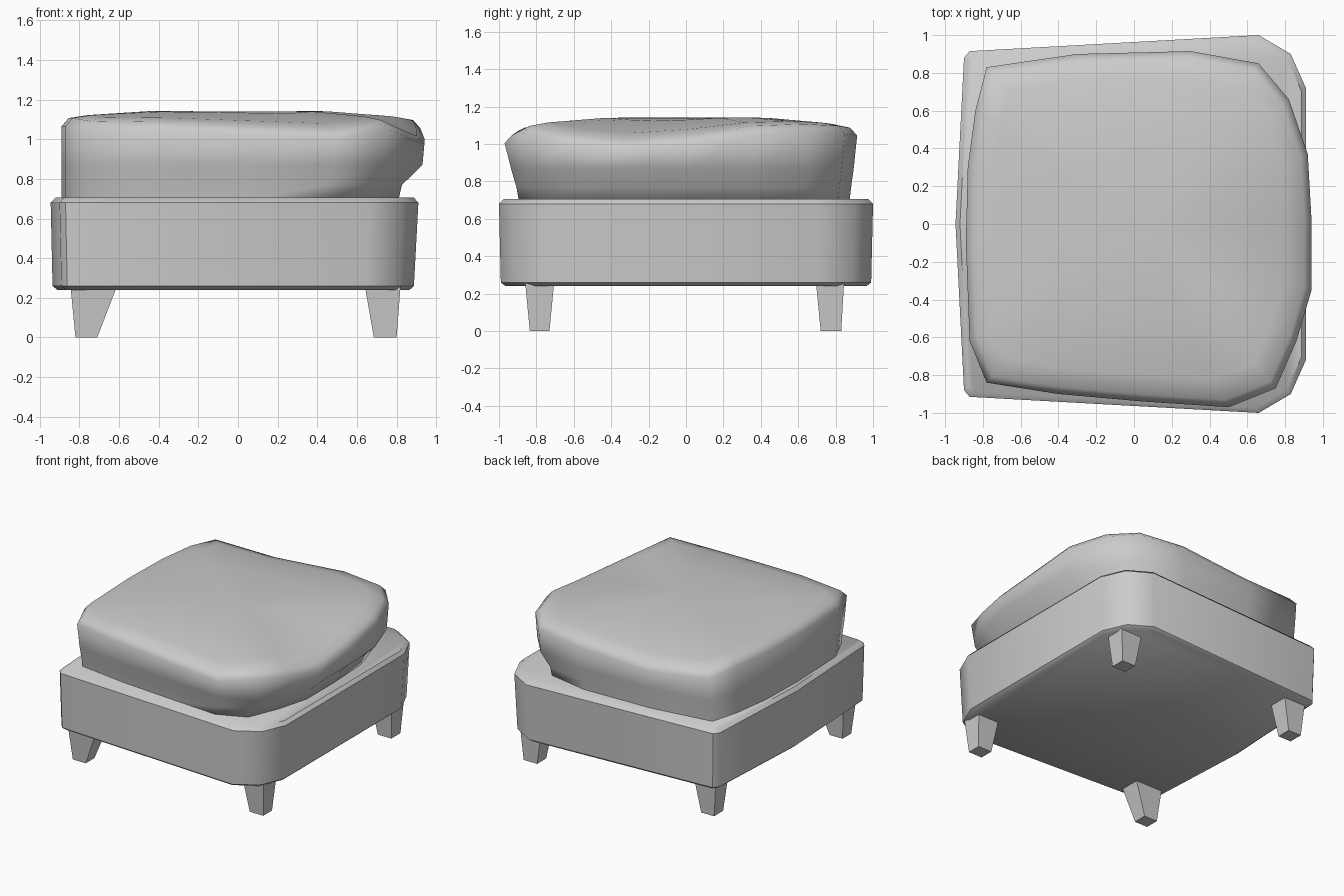
import bpy
import bmesh
import math

default = bpy.data.objects.get("Cube")
if default:
    bpy.data.objects.remove(default, do_unlink=True)

# Single plain grey
grey = bpy.data.materials.new("plain grey")
grey.use_nodes = True
grey.diffuse_color = (0.6, 0.6, 0.6, 1)
grey.node_tree.nodes["Principled BSDF"].inputs["Base Color"].default_value = (0.6, 0.6, 0.6, 1)


def loft(name, rings, peak=None, smooth_angle=None):
    """Skin a stack of equal-length rings; close the top flat or to a peak."""
    bm = bmesh.new()
    loops = [[bm.verts.new(p) for p in ring] for ring in rings]
    n = len(loops[0])
    for low, high in zip(loops, loops[1:]):
        for i in range(n):
            j = (i + 1) % n
            bm.faces.new((low[i], low[j], high[j], high[i]))
    bm.faces.new(loops[0][::-1])
    if peak:
        top = bm.verts.new(peak)
        for i in range(n):
            bm.faces.new((loops[-1][i], loops[-1][(i + 1) % n], top))
    else:
        bm.faces.new(loops[-1])
    bmesh.ops.recalc_face_normals(bm, faces=bm.faces)
    mesh = bpy.data.meshes.new(name)
    bm.to_mesh(mesh)
    bm.free()
    mesh.materials.append(grey)
    if smooth_angle:
        for face in mesh.polygons:
            face.use_smooth = True
        mesh.set_sharp_from_angle(angle=math.radians(smooth_angle))
    obj = bpy.data.objects.new(name, mesh)
    bpy.context.collection.objects.link(obj)
    return obj


# Base: slightly irregular outline, narrow chamfers at top and bottom
half = [(0.91, 0.72), (0.83, 0.90), (0.66, 1.0), (-0.87, 0.915), (-0.90, 0.88)]
outline = half + [(-0.945, 0)] + [(x, -y) for x, y in reversed(half)]


def base_ring(scale, z, right=1.0):
    return [(x * scale * (right if x > 0 else 1), y * scale, z) for x, y in outline]


loft("base", [base_ring(0.965, 0.24, 0.985), base_ring(0.99, 0.26, 0.985),
              base_ring(1, 0.68), base_ring(0.975, 0.705)], smooth_angle=40)

# Cushion: uneven rim given as x, y and rim height
rim = [(0.94, -0.35, 1.02), (0.94, 0.02, 1.05), (0.92, 0.37, 1.10),
       (0.82, 0.66, 1.11), (0.66, 0.85, 1.10), (0.30, 0.915, 1.09),
       (-0.30, 0.90, 1.05), (-0.78, 0.83, 1.09), (-0.84, 0.60, 1.11),
       (-0.88, 0.30, 1.11), (-0.89, -0.10, 1.11), (-0.87, -0.62, 1.11),
       (-0.78, -0.84, 1.095), (-0.40, -0.90, 1.09), (0.05, -0.94, 1.07),
       (0.50, -0.97, 1.05), (0.75, -0.87, 1.10), (0.86, -0.62, 1.05)]


def side_ring(front, back, right, z):
    return [(x * (right if x > 0 else 1), y * (back if y > 0 else front), z)
            for x, y, h in rim]


def top_ring(scale, drop, level):
    return [(x * scale, y * scale, h - drop + (1.15 - h) * level) for x, y, h in rim]


loft("cushion", [side_ring(0.92, 0.955, 0.86, 0.69), side_ring(0.935, 0.965, 0.88, 0.77),
                 side_ring(0.965, 0.98, 0.99, 0.87), top_ring(1, 0.045, 0),
                 top_ring(0.96, 0.003, 0), top_ring(0.85, 0, 0.3),
                 top_ring(0.5, 0, 0.8)],
     peak=(0.1, -0.05, 1.14), smooth_angle=80)


# Legs: tapered square posts
def leg(name, top, bottom):
    def ring(box, z):
        x0, x1, y0, y1 = box
        return [(x0, y0, z), (x1, y0, z), (x1, y1, z), (x0, y1, z)]
    loft(name, [ring(bottom, 0), ring(top, 0.26)])


for label, y_top, y_low in (("front", (-0.86, -0.705), (-0.835, -0.73)),
                            ("back", (0.695, 0.845), (0.72, 0.83))):
    inner = -0.61 if label == "front" else -0.66
    leg(label + "_right_leg", (-0.845, inner) + y_top, (-0.82, -0.71) + y_low)
    leg(label + "_left_leg", (0.64, 0.82) + y_top, (0.685, 0.80) + y_low)
